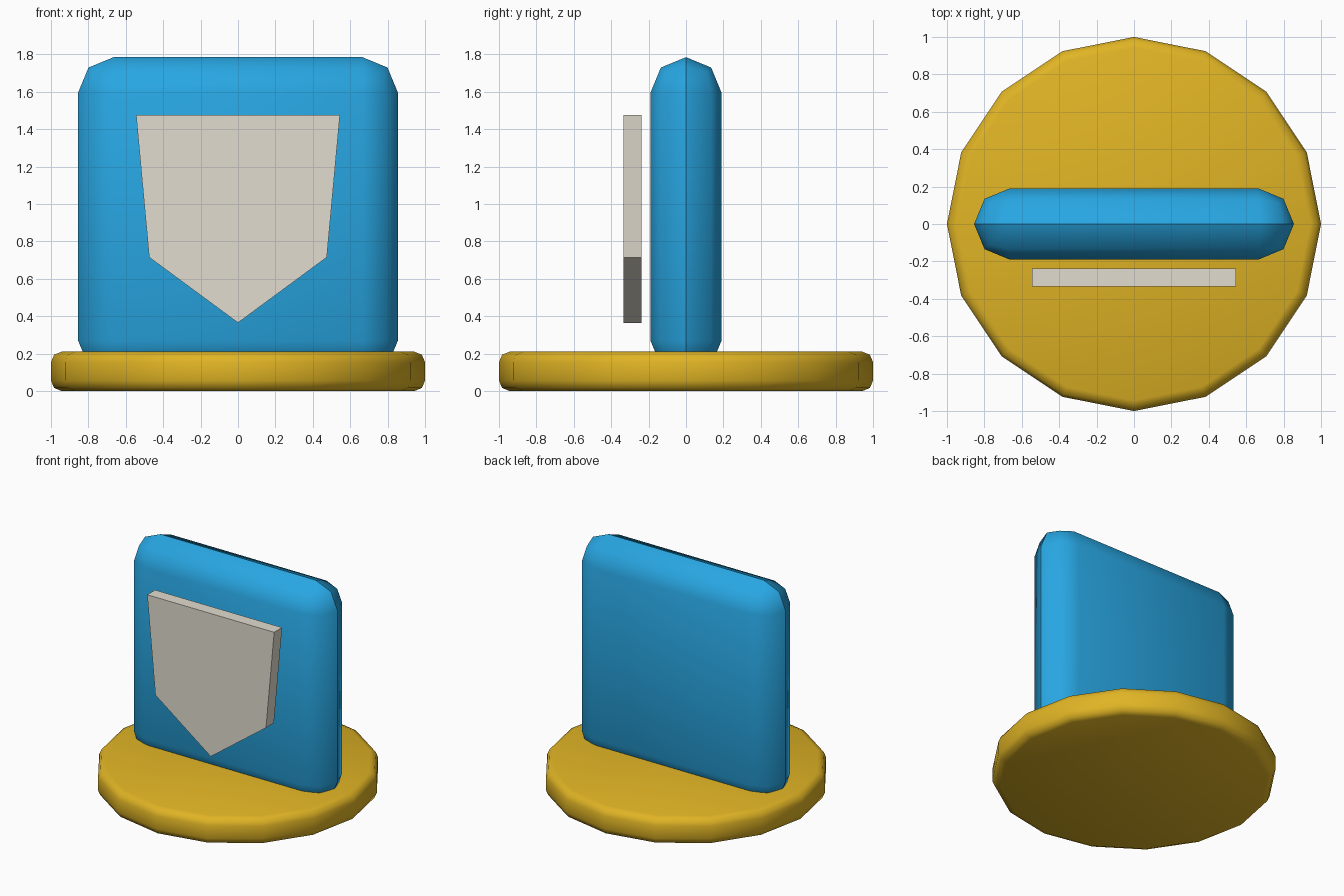
import bpy
import bmesh
import math
from mathutils import Matrix

cube = bpy.data.objects.get("Cube")
if cube:
    bpy.data.objects.remove(cube, do_unlink=True)


def make_material(name, rgb):
    mat = bpy.data.materials.new(name)
    mat.use_nodes = True
    mat.diffuse_color = (*rgb, 1)
    mat.node_tree.nodes["Principled BSDF"].inputs["Base Color"].default_value = (*rgb, 1)
    return mat


def add_part(name, bm, mat, smooth):
    bmesh.ops.recalc_face_normals(bm, faces=bm.faces)
    for face in bm.faces:
        face.smooth = smooth
    mesh = bpy.data.meshes.new(name)
    bm.to_mesh(mesh)
    bm.free()
    mesh.materials.append(mat)
    obj = bpy.data.objects.new(name, mesh)
    bpy.context.collection.objects.link(obj)
    return obj


def round_edges(bm, edges, width):
    bmesh.ops.bevel(bm, geom=edges, offset=width, offset_type='OFFSET',
                    segments=2, profile=0.5, affect='EDGES', clamp_overlap=True)
    bmesh.ops.remove_doubles(bm, verts=bm.verts, dist=0.001)


gold = make_material("gold", (0.745, 0.456, 0.018))
blue = make_material("blue", (0.021, 0.381, 0.76))
stone = make_material("pale_grey", (0.76, 0.72, 0.63))

# Round base with softened rims
BASE_TOP = 0.21
bm = bmesh.new()
bmesh.ops.create_cone(bm, cap_ends=True, segments=16, radius1=1, radius2=1,
                      depth=BASE_TOP, matrix=Matrix.Translation((0, 0, BASE_TOP / 2)))
rims = [e for e in bm.edges if e.calc_face_angle() > math.radians(30)]
round_edges(bm, rims, 0.056)
add_part("base", bm, gold, True)

# Upright slab, rounded until front and back meet in a ridge
HALF_WIDTH, HALF_DEPTH, BOTTOM, TOP = 0.855, 0.19, 0.08, 1.785
bm = bmesh.new()
size = Matrix.Diagonal((2 * HALF_WIDTH, 2 * HALF_DEPTH, TOP - BOTTOM, 1))
bmesh.ops.create_cube(bm, size=1,
                      matrix=Matrix.Translation((0, 0, (TOP + BOTTOM) / 2)) @ size)
round_edges(bm, bm.edges[:], HALF_DEPTH - 0.0002)
for edge in bm.edges:
    if all(abs(v.co.y) < 0.002 for v in edge.verts):
        edge.smooth = False
add_part("slab", bm, blue, True)

# Shield-shaped plate floating in front of the slab
outline = [(-0.545, 1.475), (-0.475, 0.715), (0, 0.365), (0.475, 0.715), (0.545, 1.475)]
bm = bmesh.new()
front = bm.faces.new([bm.verts.new((x, -0.335, z)) for x, z in outline])
extruded = bmesh.ops.extrude_face_region(bm, geom=[front], use_keep_orig=True)
back = [v for v in extruded["geom"] if isinstance(v, bmesh.types.BMVert)]
bmesh.ops.translate(bm, verts=back, vec=(0, 0.097, 0))
add_part("shield_plate", bm, stone, False)
